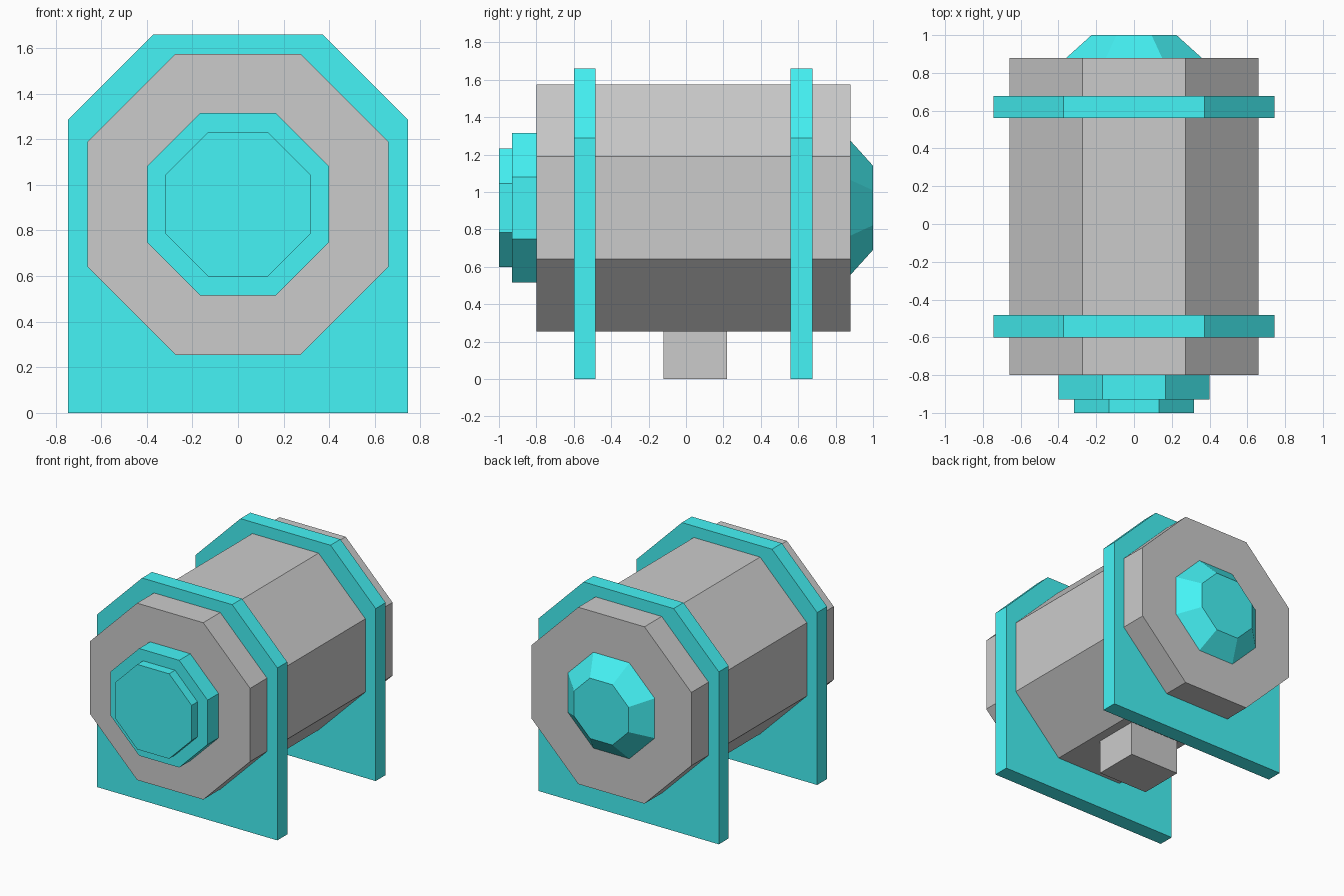
import bpy, bmesh, math

if "Cube" in bpy.data.objects:
    bpy.data.objects.remove(bpy.data.objects["Cube"])

CZ = 0.915  # height of the barrel axis

teal = bpy.data.materials.new("teal")
teal.diffuse_color = (0.06, 0.9, 0.92, 1)
teal.use_nodes = True
teal.node_tree.nodes["Principled BSDF"].inputs["Base Color"].default_value = teal.diffuse_color


def octagon(apothem):
    r = apothem / math.cos(math.pi / 8)
    angles = [math.pi / 8 + i * math.pi / 4 for i in range(8)]
    return [(r * math.cos(a), CZ + r * math.sin(a)) for a in angles]


def loft(name, rings, mat=None):
    """Join (y, xz profile) rings with flat quads and cap both ends."""
    bm = bmesh.new()
    loops = [[bm.verts.new((x, y, z)) for x, z in prof] for y, prof in rings]
    for a, b in zip(loops, loops[1:]):
        n = len(a)
        for i in range(n):
            j = (i + 1) % n
            bm.faces.new((a[i], a[j], b[j], b[i]))
    bm.faces.new(loops[0])
    bm.faces.new(loops[-1])
    bmesh.ops.recalc_face_normals(bm, faces=bm.faces)
    me = bpy.data.meshes.new(name)
    bm.to_mesh(me)
    bm.free()
    if mat:
        me.materials.append(mat)
    ob = bpy.data.objects.new(name, me)
    bpy.context.collection.objects.link(ob)
    return ob


def prism(name, y0, y1, profile, mat=None):
    return loft(name, [(y0, profile), (y1, profile)], mat)


# Octagonal barrel
prism("barrel", -0.80, 0.88, octagon(0.66))

# Stepped front cap
prism("front_cap", -0.93, -0.80, octagon(0.40), teal)
prism("front_cap_disc", -1.00, -0.93, octagon(0.317), teal)

# Tapered rear cap
loft("rear_cap", [(0.88, octagon(0.358)), (1.00, octagon(0.225))], teal)

# Two supporting plates with chamfered top corners
plate = [(-0.745, 0), (0.745, 0), (0.745, 1.287), (0.372, 1.66),
         (-0.372, 1.66), (-0.745, 1.287)]
for name, y in (("front_support", -0.60), ("rear_support", 0.56)):
    prism(name, y, y + 0.117, plate, teal)

# Outlet block under the barrel
block = [(-0.205, 0), (0.205, 0), (0.205, 0.28), (-0.205, 0.28)]
prism("outlet_block", -0.12, 0.22, block)
